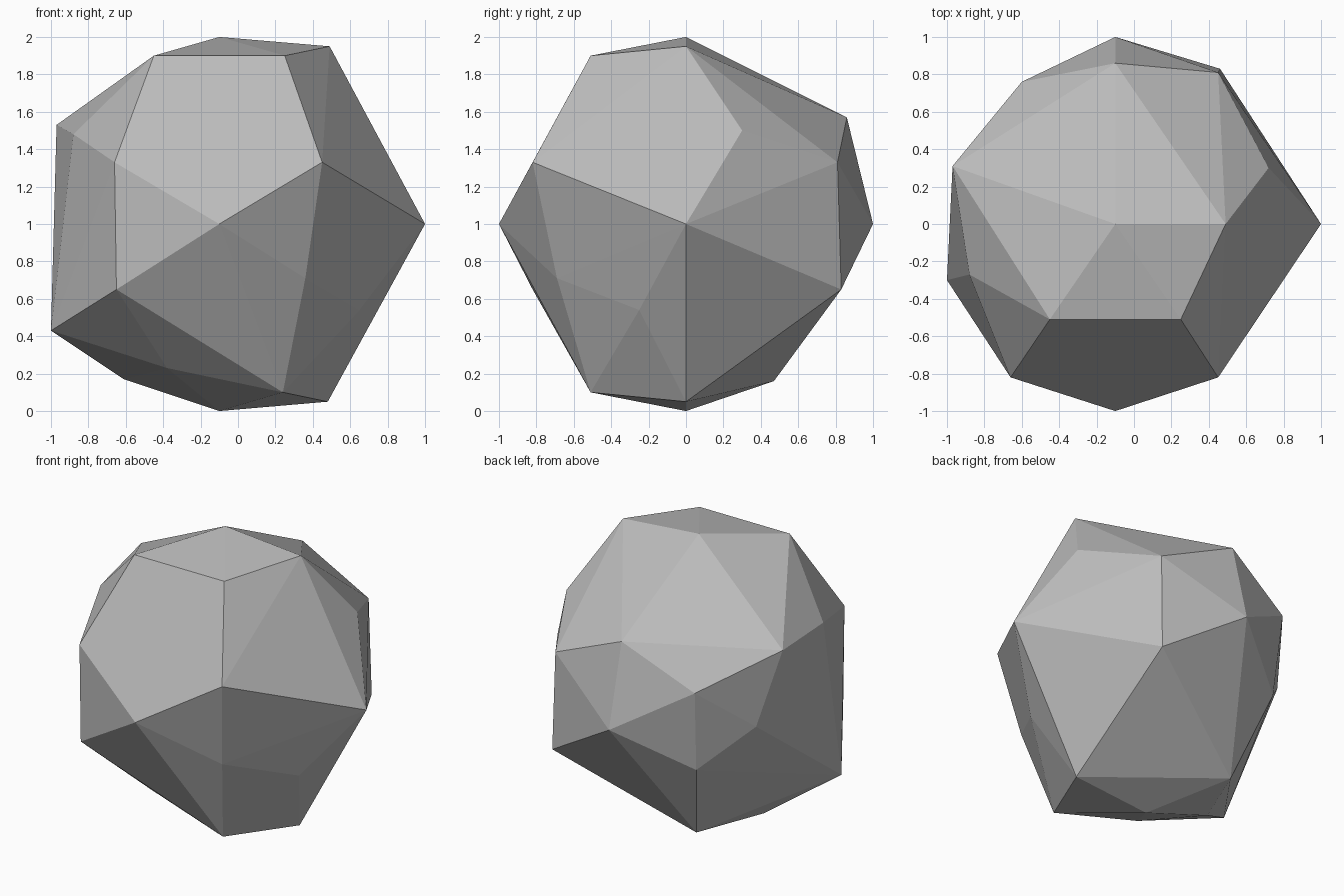
import bpy
import bmesh

# Remove the default object only
default_object = bpy.data.objects.get("Cube")
if default_object:
    bpy.data.objects.remove(default_object, do_unlink=True)


def make_material(name, colour):
    """One flat colour, visible both in the viewport and in a render."""
    material = bpy.data.materials.new(name)
    material.use_nodes = True
    material.diffuse_color = colour
    shader = material.node_tree.nodes["Principled BSDF"]
    shader.inputs["Base Color"].default_value = colour
    shader.inputs["Roughness"].default_value = 0.9
    return material


def make_hull(name, corners, material):
    """Wrap a faceted solid tightly around a set of corner points."""
    mesh = bpy.data.meshes.new(name)
    bm = bmesh.new()
    for corner in corners:
        bm.verts.new(corner)
    result = bmesh.ops.convex_hull(bm, input=bm.verts[:])
    # Drop corners that ended up inside the solid
    leftovers = set(result["geom_interior"]) | set(result["geom_unused"])
    loose = [item for item in leftovers
             if isinstance(item, bmesh.types.BMVert) and not item.link_faces]
    bmesh.ops.delete(bm, geom=loose, context="VERTS")
    bmesh.ops.recalc_face_normals(bm, faces=bm.faces[:])
    for face in bm.faces:
        face.smooth = False
    bm.to_mesh(mesh)
    bm.free()
    mesh.materials.append(material)
    rock = bpy.data.objects.new(name, mesh)
    bpy.context.scene.collection.objects.link(rock)
    return rock


# Corners of the boulder, gathered level by level
crown = [(-.1, 0, 2), (.49, 0, 1.95), (.25, -.51, 1.9), (-.45, -.51, 1.9)]
shoulder = [(-.1, .86, 1.57), (-.97, .31, 1.53), (.72, .3, 1.5),
            (-.88, -.27, 1.48)]
upper_belt = [(.45, .81, 1.33), (.45, -.82, 1.33), (-.66, -.82, 1.33),
              (-.6, .76, 1.3)]
waist = [(1, 0, 1), (-.1, 1, 1), (-.1, -1, 1), (-.84, .42, 1)]
lower_belt = [(-.57, .7, .73), (.36, -.69, .71), (.46, .83, .65),
              (-.65, -.82, .65), (.65, -.25, .54), (-1, -.3, .43)]
underside = [(-.38, -.42, .23), (-.61, 0, .17), (-.41, .47, .16),
             (.24, -.51, .1), (.48, 0, .05), (-.1, 0, 0)]

stone_grey = make_material("stone_grey", (0.5, 0.5, 0.5, 1))
make_hull("boulder", crown + shoulder + upper_belt + waist + lower_belt + underside,
          stone_grey)
